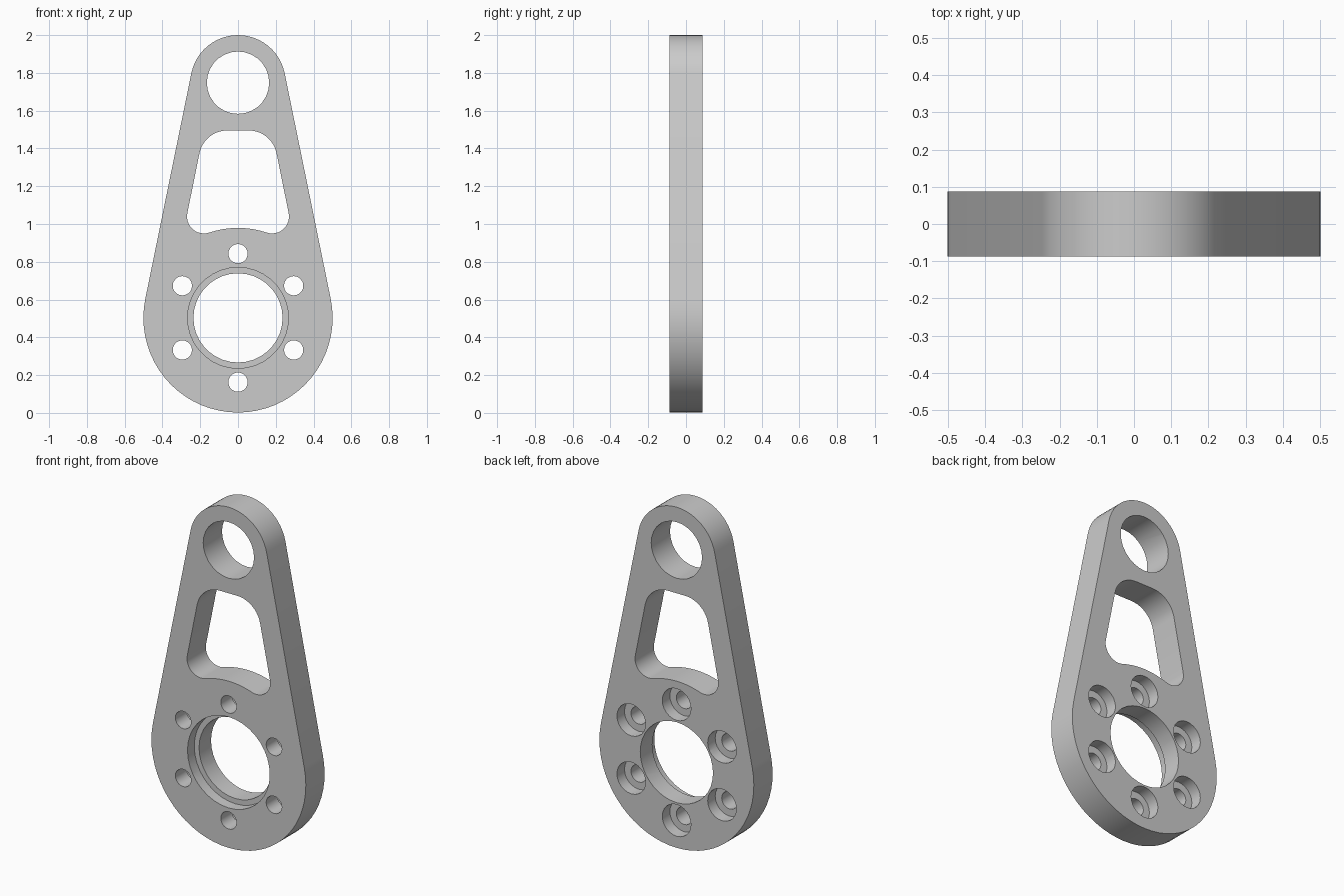
import bpy
import bmesh
from math import asin, atan2, cos, sin, pi, radians, hypot

HALF = 0.087                 # half of the plate thickness
BORE_Z, EYE_Z = 0.503, 1.748
BIG_R, EYE_R = 0.501, 0.252
OVER = 0.05                  # how far cutters overshoot the faces
TAPER = asin((BIG_R - EYE_R) / (EYE_Z - BORE_Z))

if "Cube" in bpy.data.objects:
    bpy.data.objects.remove(bpy.data.objects["Cube"])

steel = bpy.data.materials.new("grey_metal")
steel.use_nodes = True
GREY = (0.6, 0.6, 0.6, 1)
steel.diffuse_color = GREY
steel.node_tree.nodes["Principled BSDF"].inputs["Base Color"].default_value = GREY


def arc(x, z, r, start, end, steps):
    """Points along an arc in the front plane."""
    return [(x + r * cos(start + (end - start) * i / steps),
             z + r * sin(start + (end - start) * i / steps))
            for i in range(steps + 1)]


def circle(x, z, r, steps):
    return arc(x, z, r, 0, 2 * pi, steps)[:-1]


def prisms(name, items):
    """One object made of profiles extruded from y0 to y1."""
    bm = bmesh.new()
    for profile, y0, y1 in items:
        face = bm.faces.new([bm.verts.new((x, y0, z)) for x, z in profile])
        out = bmesh.ops.extrude_face_region(bm, geom=[face])["geom"]
        verts = [v for v in out if isinstance(v, bmesh.types.BMVert)]
        bmesh.ops.translate(bm, verts=verts, vec=(0, y1 - y0, 0))
    bmesh.ops.recalc_face_normals(bm, faces=bm.faces)
    mesh = bpy.data.meshes.new(name)
    bm.to_mesh(mesh)
    bm.free()
    mesh.materials.append(steel)
    obj = bpy.data.objects.new(name, mesh)
    bpy.context.collection.objects.link(obj)
    return obj


def mirrored(points):
    return [(-x, z) for x, z in reversed(points)]


# Teardrop outline: two arcs joined by tangent lines
outline = (arc(0, EYE_Z, EYE_R, TAPER, pi - TAPER, 24)
           + arc(0, BORE_Z, BIG_R, pi - TAPER, 2 * pi + TAPER, 36))
plate = prisms("lever_plate", [(outline, -HALF, HALF)])

# Lightening window: rounded trapezoid whose floor follows the bore
corner_x, corner_z, corner_r = 0.18, 1.04, 0.09
lean = atan2(corner_z - BORE_Z, corner_x)
floor_r = hypot(corner_x, corner_z - BORE_Z) - corner_r
low_right = arc(corner_x, corner_z, corner_r, pi + lean, 2 * pi + TAPER, 12)
top_right = arc(0.057, 1.345, 0.15, TAPER, pi / 2, 10)
floor = arc(0, BORE_Z, floor_r, pi - lean, lean, 10)[1:-1]
window = (top_right + mirrored(top_right)
          + mirrored(low_right) + floor + low_right)

# Through holes and stepped recesses
bolts = [(0.34 * cos(a), BORE_Z + 0.34 * sin(a))
         for a in (radians(30 + 60 * k) for k in range(6))]
through = [(window, -HALF - OVER, HALF + OVER),
           (circle(0, EYE_Z, 0.165, 28), -HALF - OVER, HALF + OVER),
           (circle(0, BORE_Z, 0.236, 36), -HALF - OVER, HALF + OVER)]
through += [(circle(x, z, 0.051, 20), -HALF - OVER, HALF + OVER)
            for x, z in bolts]
recesses = [(circle(0, BORE_Z, 0.267, 36), -HALF - OVER, -HALF + 0.063)]
recesses += [(circle(x, z, 0.093, 24), HALF - 0.07, HALF + OVER)
             for x, z in bolts]

cutters = [prisms("hole_cutter", through), prisms("recess_cutter", recesses)]
for cutter in cutters:
    cutter.hide_render = True
    mod = plate.modifiers.new(cutter.name, 'BOOLEAN')
    mod.operation = 'DIFFERENCE'
    mod.solver = 'EXACT'
    mod.object = cutter

# Bake the cuts, then drop the cutters
graph = bpy.context.evaluated_depsgraph_get()
baked = bpy.data.meshes.new_from_object(plate.evaluated_get(graph))
plate.modifiers.clear()
plate.data = baked
for cutter in cutters:
    bpy.data.objects.remove(cutter)

# Smooth round walls, keep the rims crisp
bpy.ops.object.select_all(action='DESELECT')
plate.select_set(True)
bpy.context.view_layer.objects.active = plate
bpy.ops.object.shade_smooth_by_angle(angle=radians(30))
